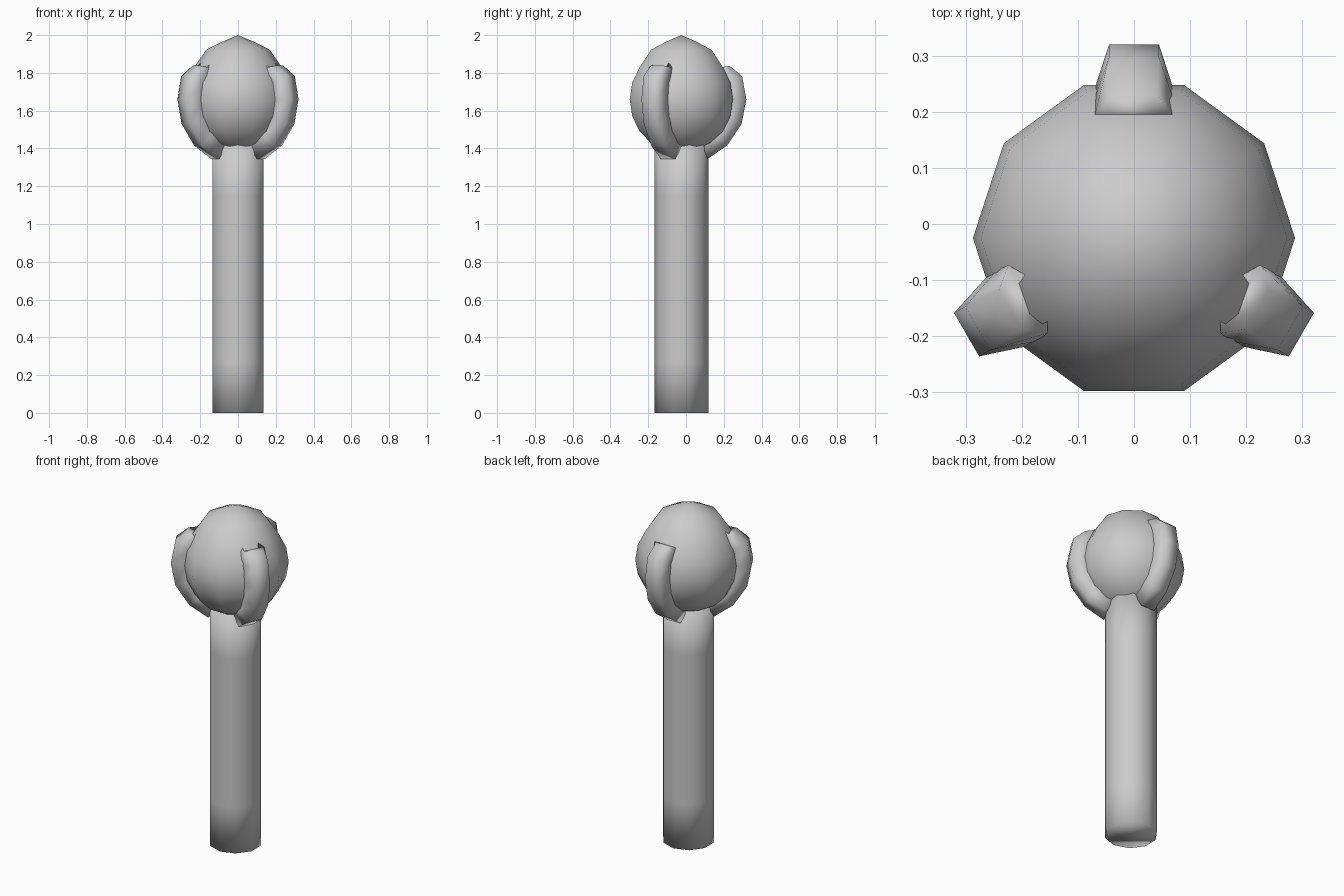
import bpy, bmesh
from math import sin, cos, pi, radians

old = bpy.data.objects.get("Cube")
if old:
    bpy.data.objects.remove(old, do_unlink=True)

AXIS_Y = -0.025      # shared vertical axis of shaft and ball
BALL_Z = 1.66
SIDES = 10

grey = bpy.data.materials.new("plain_grey")
grey.use_nodes = True
colour = (0.6, 0.6, 0.6, 1)
grey.diffuse_color = colour
grey.node_tree.nodes["Principled BSDF"].inputs["Base Color"].default_value = colour


def finish(name, bm):
    bmesh.ops.recalc_face_normals(bm, faces=bm.faces)
    for face in bm.faces:
        face.smooth = True
    mesh = bpy.data.meshes.new(name)
    bm.to_mesh(mesh)
    bm.free()
    mesh.materials.append(grey)
    obj = bpy.data.objects.new(name, mesh)
    obj.location.y = AXIS_Y
    bpy.context.collection.objects.link(obj)
    return obj


def skin(bm, rings):
    """Join equal rings of points into a capped tube."""
    loops = [[bm.verts.new(p) for p in ring] for ring in rings]
    n = len(loops[0])
    for a, b in zip(loops, loops[1:]):
        for i in range(n):
            j = (i + 1) % n
            bm.faces.new((a[i], a[j], b[j], b[i]))
    bm.faces.new(loops[0])
    bm.faces.new(loops[-1])


def circle(r, z):
    return [(r * sin(2 * pi * i / SIDES), -r * cos(2 * pi * i / SIDES), z)
            for i in range(SIDES)]


# Shaft
bm = bmesh.new()
skin(bm, [circle(0.143, z) for z in (0, 0.27, 1.15, 1.43)])
finish("shaft", bm)

# Ball, with its top drawn up to a soft point
bm = bmesh.new()
bmesh.ops.create_uvsphere(bm, u_segments=SIDES, v_segments=10, radius=0.287)
for v in bm.verts:
    x, y, z = v.co
    v.co = (-y, x, z + BALL_Z)
    if z > 0.28:
        v.co.z = 2.0
    elif z > 0.2:
        v.co.z += 0.03
ball = finish("ball", bm)
ball.rotation_euler.z = 0


# Claws: five-sided tubes hugging the ball, point inward
def claw_ring(lat, size=0.076, path=0.283):
    ring = []
    for k in range(5):
        a = pi + 2 * pi * k / 5
        d = path + size * cos(a)
        ring.append((d * cos(lat), size * sin(a), BALL_Z + d * sin(lat)))
    return ring


tip = [(0.178, 0, 1.885), (0.218, -0.07, 1.83), (0.255, -0.04, 1.838),
       (0.255, 0.04, 1.838), (0.218, 0.07, 1.83)]
for name, degrees in (("back_claw", 90), ("right_claw", 210), ("left_claw", 330)):
    bm = bmesh.new()
    skin(bm, [claw_ring(radians(a)) for a in (-66, -45, -22, 0, 21)] + [tip])
    claw = finish(name, bm)
    claw.rotation_euler.z = radians(degrees)
